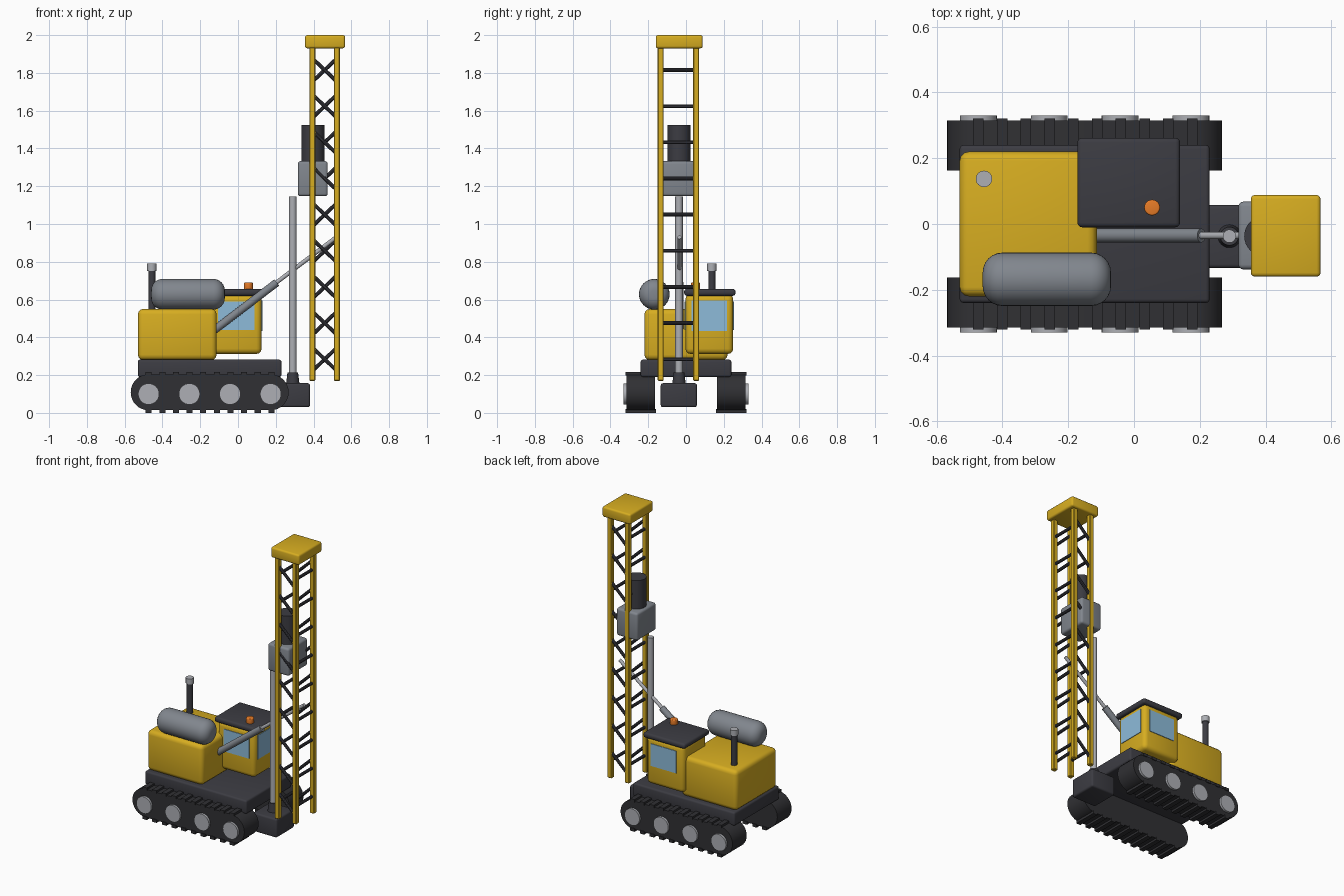
import bpy, bmesh, math
from mathutils import Vector, Matrix

if "Cube" in bpy.data.objects:
    bpy.data.objects.remove(bpy.data.objects["Cube"])


def material(name, r, g, b):
    m = bpy.data.materials.new(name)
    m.diffuse_color = (r, g, b, 1)
    m.use_nodes = True
    m.node_tree.nodes["Principled BSDF"].inputs["Base Color"].default_value = m.diffuse_color
    return m


YELLOW = material("yellow_paint", 0.68, 0.42, 0.015)
DARK = material("dark_steel", 0.045, 0.045, 0.055)
RUBBER = material("track_black", 0.03, 0.03, 0.034)
GREY = material("machine_grey", 0.22, 0.24, 0.27)
LIGHT = material("bright_steel", 0.42, 0.43, 0.46)
GLASS = material("glass_blue", 0.27, 0.5, 0.7)
ORANGE = material("beacon_orange", 0.8, 0.2, 0.02)


def finish(bm, name, mat, bevel=0.0, segments=3):
    if bevel:
        edges = [e for e in bm.edges if e.calc_face_angle(0) > math.radians(50)]
        bmesh.ops.bevel(bm, geom=edges, offset=bevel, segments=segments,
                        profile=0.5, affect='EDGES', clamp_overlap=True)
    bmesh.ops.recalc_face_normals(bm, faces=bm.faces)
    me = bpy.data.meshes.new(name)
    bm.to_mesh(me)
    bm.free()
    ob = bpy.data.objects.new(name, me)
    bpy.context.collection.objects.link(ob)
    me.materials.append(mat)
    bpy.ops.object.select_all(action='DESELECT')
    ob.select_set(True)
    bpy.context.view_layer.objects.active = ob
    bpy.ops.object.shade_smooth_by_angle(angle=math.radians(35))
    return ob


def box(name, x, y, z, mat, bevel=0.0, segments=3):
    """Box from (min, max) ranges on each axis."""
    bm = bmesh.new()
    size = Matrix.Diagonal((x[1] - x[0], y[1] - y[0], z[1] - z[0], 1))
    mid = Vector((sum(x) / 2, sum(y) / 2, sum(z) / 2))
    bmesh.ops.create_cube(bm, size=1, matrix=Matrix.Translation(mid) @ size)
    return finish(bm, name, mat, bevel, segments)


def rod(name, a, b, r, mat, r2=None, sides=24, bevel=0.0, segments=3):
    """Cylinder or cone between two points."""
    a, b = Vector(a), Vector(b)
    d = b - a
    turn = d.to_track_quat('Z', 'Y').to_matrix().to_4x4()
    bm = bmesh.new()
    bmesh.ops.create_cone(bm, cap_ends=True, segments=sides, radius1=r,
                          radius2=r if r2 is None else r2, depth=d.length,
                          matrix=Matrix.Translation((a + b) / 2) @ turn)
    return finish(bm, name, mat, bevel, segments)


def track_belt(name, y0, y1):
    """Stadium-shaped belt extruded along y."""
    bm = bmesh.new()
    pts = []
    for cx, start in ((0.173, -90), (-0.473, 90)):
        for i in range(17):
            t = math.radians(start + i * 180 / 16)
            pts.append((cx + 0.095 * math.cos(t), y0, 0.109 + 0.095 * math.sin(t)))
    face = bm.faces.new([bm.verts.new(p) for p in pts])
    ext = bmesh.ops.extrude_face_region(bm, geom=[face])
    verts = [v for v in ext['geom'] if isinstance(v, bmesh.types.BMVert)]
    bmesh.ops.translate(bm, verts=verts, vec=(0, y1 - y0, 0))
    return finish(bm, name, RUBBER)


# Crawler tracks with pads and road wheels
for side, s in (("left", 1), ("right", -1)):
    track_belt(f"{side}_track", *sorted((s * 0.163, s * 0.315)))
    for i in range(10):
        px = -0.473 + i * 0.0722
        for level, z in (("lower", (0, 0.02)), ("upper", (0.198, 0.217))):
            box(f"{side}_{level}_pad_{i}", (px - 0.016, px + 0.016),
                sorted((s * 0.158, s * 0.32)), z, RUBBER)
    for i in range(4):
        wx = -0.473 + i * 0.2153
        rod(f"{side}_wheel_{i}", (wx, s * 0.29, 0.1), (wx, s * 0.33, 0.1),
            0.056, LIGHT, sides=32)

# Deck and engine housing
box("deck", (-0.53, 0.23), (-0.24, 0.24), (0.19, 0.282), DARK, 0.012)
box("engine_housing", (-0.53, -0.113), (-0.22, 0.22), (0.28, 0.55), YELLOW, 0.028)
rod("air_tank", (-0.46, -0.168, 0.628), (-0.07, -0.168, 0.628), 0.081, GREY,
    sides=32, bevel=0.06, segments=6)
rod("exhaust_pipe", (-0.456, 0.137, 0.53), (-0.456, 0.137, 0.76), 0.019, DARK)
rod("exhaust_cap", (-0.456, 0.137, 0.752), (-0.456, 0.137, 0.79), 0.025, LIGHT)

# Operator cab
box("cab", (-0.155, 0.125), (-0.003, 0.25), (0.312, 0.63), YELLOW, 0.028)
box("cab_roof", (-0.172, 0.14), (-0.01, 0.262), (0.62, 0.656), DARK, 0.014)
for name, y in (("front", (-0.007, 0.01)), ("back", (0.235, 0.254))):
    box(f"{name}_window", (-0.105, 0.087), y, (0.44, 0.59), GLASS)
box("side_window", (0.11, 0.129), (0.03, 0.217), (0.433, 0.595), GLASS)
rod("beacon", (0.055, 0.05, 0.65), (0.055, 0.05, 0.69), 0.024, ORANGE, bevel=0.005)

# Mast frame: four legs, rungs on the x faces, diagonals on the y faces
MX, MY, HX, HY = 0.459, -0.04, 0.065, 0.094
for i, (sx, sy) in enumerate(((-1, -1), (1, -1), (1, 1), (-1, 1))):
    lx, ly = MX + sx * HX, MY + sy * HY
    box(f"mast_leg_{i}", (lx - 0.016, lx + 0.016), (ly - 0.016, ly + 0.016),
        (0.17, 1.95), YELLOW, 0.004, 1)
for i in range(9):
    z = 0.284 + i * 0.1914
    for s in (-1, 1):
        rod(f"mast_rung_{i}_{s}", (MX + s * HX, MY - HY, z),
            (MX + s * HX, MY + HY, z), 0.01, DARK, sides=10)
        rod(f"mast_diagonal_{i}_{s}", (MX - HX, MY + s * HY, z - s * 0.062),
            (MX + HX, MY + s * HY, z + s * 0.062), 0.01, DARK, sides=10)
box("mast_cap", (0.355, 0.567), (-0.16, 0.088), (1.93, 2.0), YELLOW, 0.012)

# Drill head, motor, drill rod and its base
box("drill_head", (0.317, 0.475), (-0.138, 0.068), (1.147, 1.333), GREY, 0.015)
rod("drill_motor", (0.396, -0.037, 1.32), (0.396, -0.037, 1.525), 0.061, DARK, sides=32)
rod("drill_rod", (0.29, -0.037, 0.15), (0.29, -0.037, 1.146), 0.02, LIGHT)
rod("rod_collar", (0.29, -0.037, 0.15), (0.29, -0.037, 0.215), 0.036, DARK, r2=0.028)
box("mast_foot", (0.2, 0.382), (-0.134, 0.058), (0.03, 0.157), DARK, 0.012)

# Mast tilt cylinder
rod("tilt_cylinder", (-0.15, -0.035, 0.42), (0.205, -0.035, 0.69), 0.021, GREY)
rod("tilt_piston", (0.19, -0.035, 0.68), (0.52, -0.035, 0.93), 0.011, LIGHT, sides=16)
